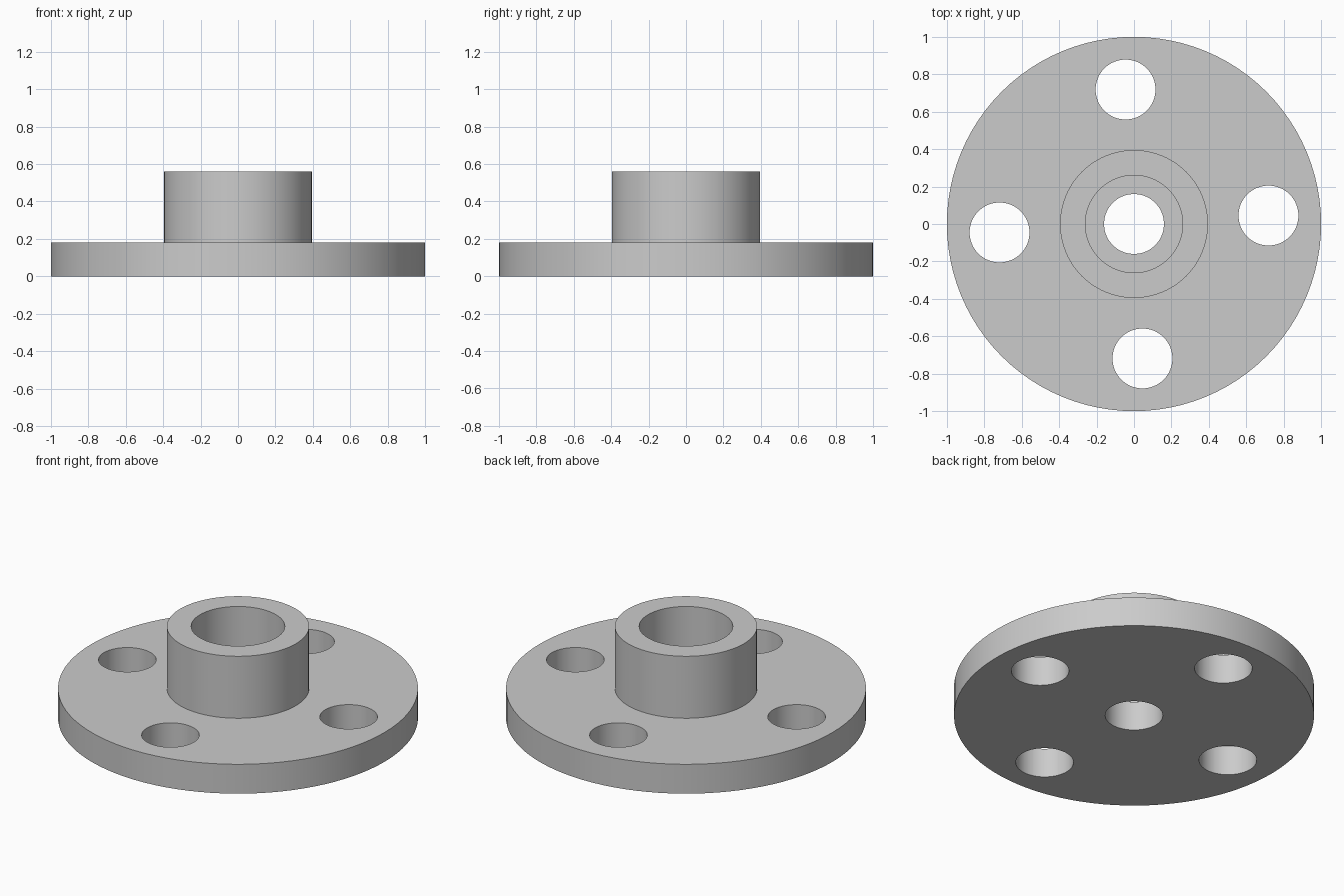
import bpy
import bmesh
from math import cos, sin, tau, radians

if "Cube" in bpy.data.objects:
    bpy.data.objects.remove(bpy.data.objects["Cube"], do_unlink=True)

SEGMENTS = 96
FLANGE_TOP, HUB_TOP = 0.18, 0.56
BORE, COUNTERBORE, HUB, RIM = 0.16, 0.26, 0.395, 1.0
BOLT_CIRCLE, BOLT_RADIUS, BOLT_TURN = 0.72, 0.16, radians(3.6)

grey = bpy.data.materials.new("plain grey")
grey.use_nodes = True
colour = (0.6, 0.6, 0.6, 1)
grey.diffuse_color = colour
grey.node_tree.nodes["Principled BSDF"].inputs["Base Color"].default_value = colour


def add_object(name, bm):
    bmesh.ops.recalc_face_normals(bm, faces=bm.faces)
    mesh = bpy.data.meshes.new(name)
    bm.to_mesh(mesh)
    bm.free()
    obj = bpy.data.objects.new(name, mesh)
    mesh.materials.append(grey)
    bpy.context.collection.objects.link(obj)
    return obj


def lathe(name, profile):
    """Revolve a closed (radius, height) outline around z."""
    bm = bmesh.new()
    rings = []
    for i in range(SEGMENTS):
        a = tau * i / SEGMENTS
        rings.append([bm.verts.new((r * cos(a), r * sin(a), z)) for r, z in profile])
    for i, ring in enumerate(rings):
        following = rings[(i + 1) % SEGMENTS]
        for j in range(len(profile)):
            k = (j + 1) % len(profile)
            bm.faces.new((ring[j], ring[k], following[k], following[j]))
    return add_object(name, bm)


# Round flange and hub with a stepped bore
flange = lathe("hub_flange", [
    (BORE, 0), (RIM, 0), (RIM, FLANGE_TOP), (HUB, FLANGE_TOP),
    (HUB, HUB_TOP), (COUNTERBORE, HUB_TOP),
    (COUNTERBORE, FLANGE_TOP), (BORE, FLANGE_TOP)])

# Four bolt holes, slightly turned from the axes
bm = bmesh.new()
for i in range(4):
    a = BOLT_TURN + i * tau / 4
    drill = bmesh.ops.create_cone(bm, cap_ends=True, segments=64, depth=1,
                                  radius1=BOLT_RADIUS, radius2=BOLT_RADIUS)
    bmesh.ops.translate(bm, verts=drill["verts"],
                        vec=(BOLT_CIRCLE * cos(a), BOLT_CIRCLE * sin(a), 0))
cutter = add_object("bolt_hole_cutter", bm)
cutter.hide_render = True

cut = flange.modifiers.new("bolt_holes", "BOOLEAN")
cut.operation = "DIFFERENCE"
cut.solver = "EXACT"
cut.object = cutter

bpy.ops.object.select_all(action="DESELECT")
bpy.context.view_layer.objects.active = flange
flange.select_set(True)
bpy.ops.object.modifier_apply(modifier=cut.name)
bpy.data.objects.remove(cutter, do_unlink=True)
bpy.ops.object.shade_smooth_by_angle(angle=radians(30))
